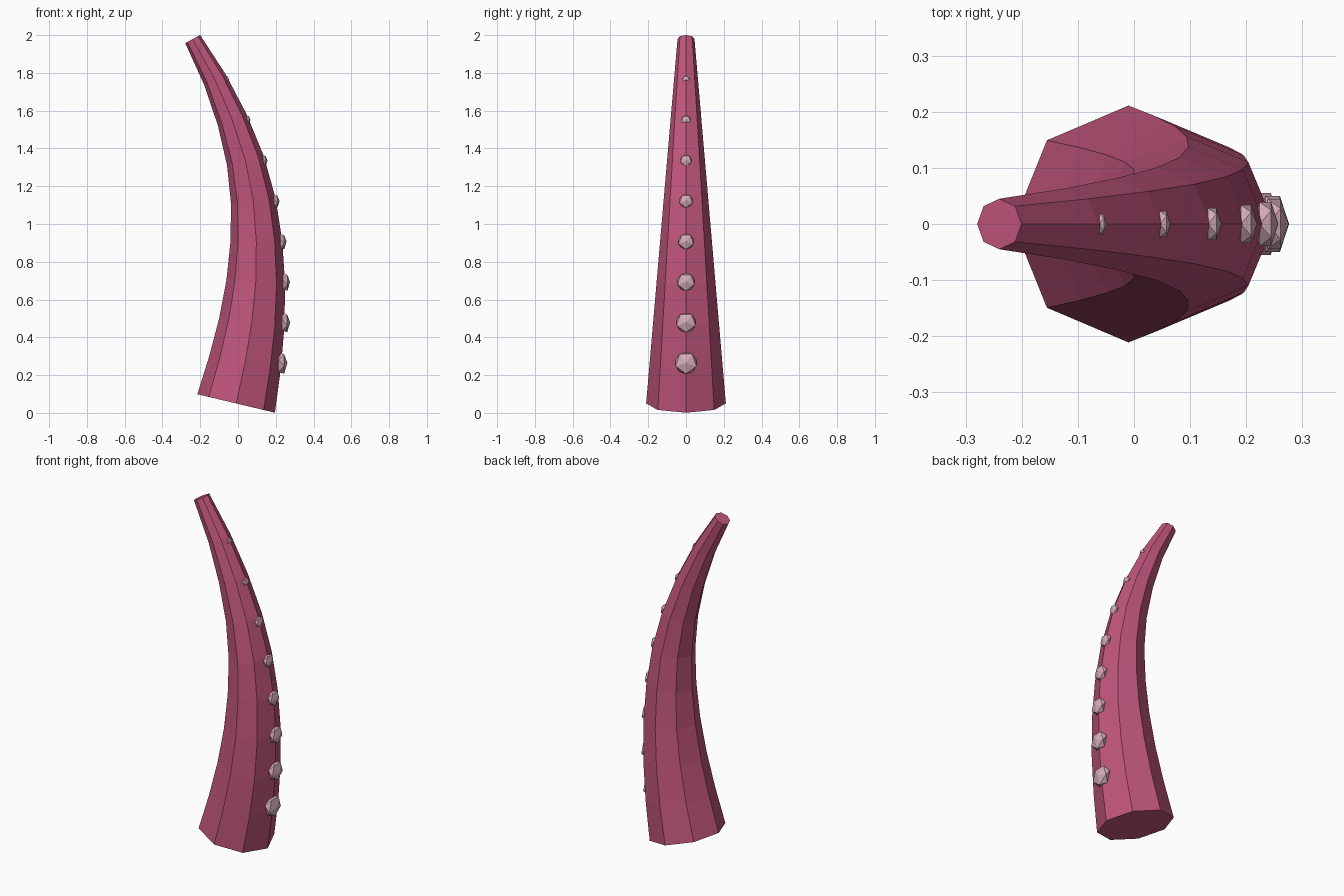
import bpy
import bmesh
import math
from mathutils import Vector, Matrix

cube = bpy.data.objects.get("Cube")
if cube:
    bpy.data.objects.remove(cube, do_unlink=True)

SIDES = 8
STEPS = 9
BASE_Z, TIP_Z = 0.05, 1.979
BASE_R, TIP_R = 0.211, 0.045
# Sideways drift of the spine; first and last values only steer the end tilt
DRIFT = [-0.065, -0.01, 0.037, 0.073, 0.094, 0.097, 0.081,
         0.039, -0.03, -0.122, -0.24, -0.355]


def material(name, color):
    mat = bpy.data.materials.new(name)
    mat.use_nodes = True
    mat.diffuse_color = color
    mat.node_tree.nodes["Principled BSDF"].inputs["Base Color"].default_value = color
    return mat


def make_object(name, bm, mat):
    bmesh.ops.recalc_face_normals(bm, faces=bm.faces[:])
    mesh = bpy.data.meshes.new(name)
    bm.to_mesh(mesh)
    bm.free()
    mesh.materials.append(mat)
    obj = bpy.data.objects.new(name, mesh)
    bpy.context.collection.objects.link(obj)
    return obj


def spine(i):
    """Centre, tangent and radius of the tentacle at ring i."""
    t = i / STEPS
    dz = (TIP_Z - BASE_Z) / STEPS
    centre = Vector((DRIFT[i + 1], 0, BASE_Z + dz * i))
    tangent = Vector((DRIFT[i + 2] - DRIFT[i], 0, 2 * dz)).normalized()
    return centre, tangent, BASE_R + (TIP_R - BASE_R) * t


flesh = material("raspberry flesh", (0.52, 0.09, 0.2, 1))
pale = material("pale pink sucker", (0.66, 0.41, 0.48, 1))

# Tapered, bent eight-sided tentacle with closed ends
bm = bmesh.new()
rings = []
across = Vector((0, 1, 0))
for i in range(STEPS + 1):
    centre, tangent, radius = spine(i)
    outward = across.cross(tangent)
    ring = []
    for k in range(SIDES):
        a = math.tau * k / SIDES
        offset = outward * math.cos(a) + across * math.sin(a)
        ring.append(bm.verts.new(centre + offset * radius))
    rings.append(ring)
for low, high in zip(rings, rings[1:]):
    for k in range(SIDES):
        n = (k + 1) % SIDES
        bm.faces.new((low[k], low[n], high[n], high[k]))
bm.faces.new(rings[0][::-1])
bm.faces.new(rings[-1])
make_object("tentacle", bm, flesh)

# Flattened, faceted suckers along the outer ridge
for i in range(1, STEPS):
    centre, tangent, radius = spine(i)
    bm = bmesh.new()
    bmesh.ops.create_icosphere(bm, subdivisions=1, radius=radius * 0.335)
    place = (Matrix.Translation(centre + Vector((radius, 0, 0)))
             @ Matrix.Rotation(math.pi / 2, 4, 'Y')
             @ Matrix.Diagonal((1, 1, 0.5, 1)))
    bmesh.ops.transform(bm, matrix=place, verts=bm.verts[:])
    make_object(f"sucker_{i}", bm, pale)
